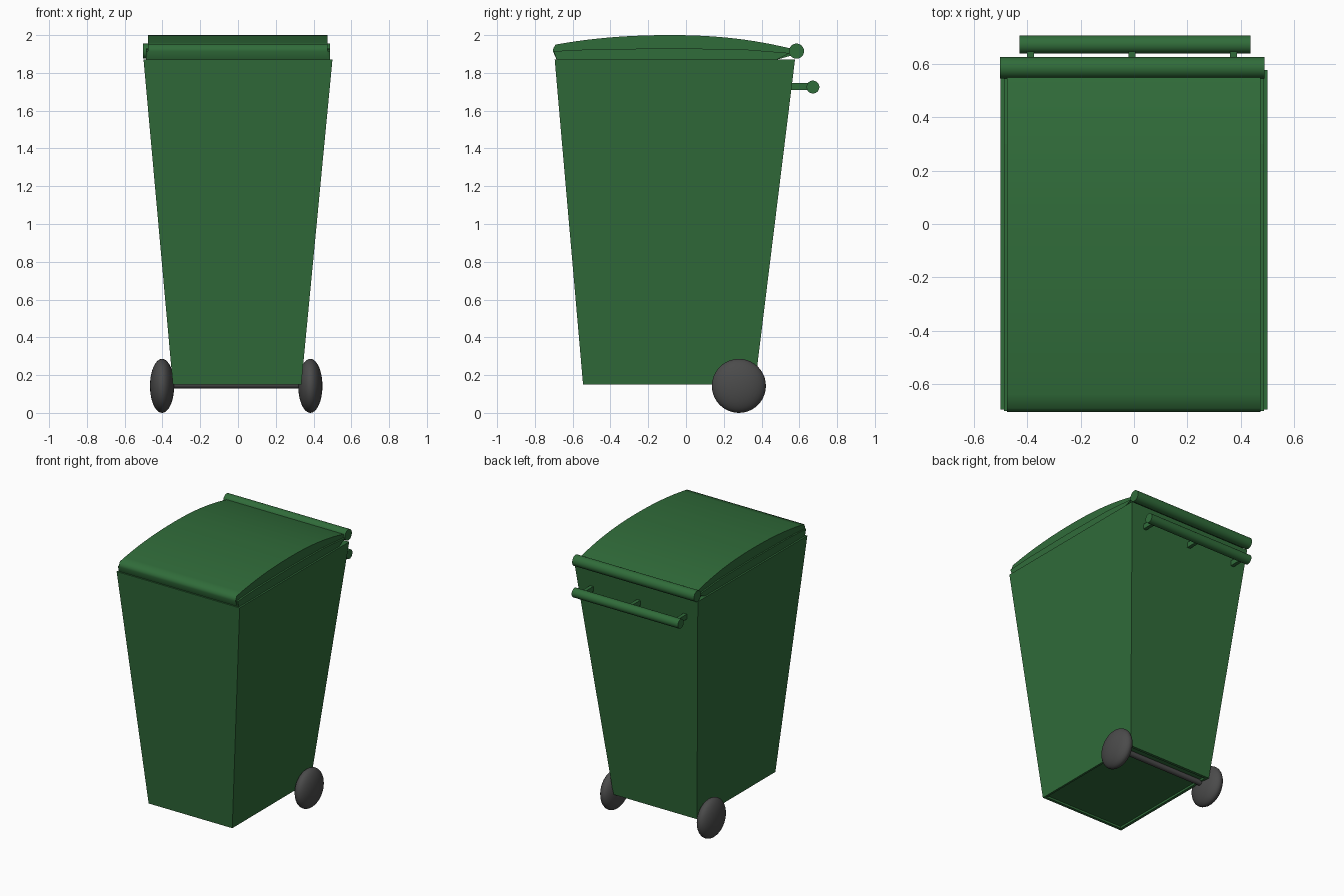
import bpy, bmesh, math

if "Cube" in bpy.data.objects:
    bpy.data.objects.remove(bpy.data.objects["Cube"])

def material(name, rgb):
    m = bpy.data.materials.new(name)
    m.diffuse_color = (*rgb, 1)
    m.use_nodes = True
    m.node_tree.nodes["Principled BSDF"].inputs["Base Color"].default_value = m.diffuse_color
    return m

GREEN = material("green_plastic", (0.03, 0.15, 0.042))
DARK = material("dark_rubber", (0.07, 0.07, 0.07))

def loft(name, loops, mat):
    """Closed solid through matching vertex loops."""
    bm = bmesh.new()
    rings = [[bm.verts.new(p) for p in lp] for lp in loops]
    n = len(rings[0])
    for a, b in zip(rings, rings[1:]):
        for i in range(n):
            j = (i + 1) % n
            bm.faces.new((a[i], a[j], b[j], b[i]))
    bm.faces.new(rings[0])
    bm.faces.new(rings[-1])
    bmesh.ops.recalc_face_normals(bm, faces=bm.faces)
    me = bpy.data.meshes.new(name)
    bm.to_mesh(me)
    bm.free()
    ob = bpy.data.objects.new(name, me)
    bpy.context.collection.objects.link(ob)
    me.materials.append(mat)
    return ob

def smooth(ob, angle=40):
    bpy.ops.object.select_all(action='DESELECT')
    ob.select_set(True)
    bpy.context.view_layer.objects.active = ob
    bpy.ops.object.shade_smooth_by_angle(angle=math.radians(angle))

def rod(name, x0, x1, y, z, r, mat):
    """Cylinder along x."""
    bpy.ops.mesh.primitive_cylinder_add(vertices=32, radius=r, depth=x1 - x0,
        location=((x0 + x1) / 2, y, z), rotation=(0, math.pi / 2, 0))
    ob = bpy.context.object
    ob.name = name
    ob.data.materials.append(mat)
    smooth(ob)

def rect(x0, x1, y0, y1, z):
    return [(x0, y0, z), (x1, y0, z), (x1, y1, z), (x0, y1, z)]

# Tapered bin body, with a shallow recess under the floor
loft("bin_body", [rect(-0.325, 0.32, -0.525, 0.345, 0.165),
                  rect(-0.325, 0.32, -0.525, 0.345, 0.15),
                  rect(-0.345, 0.335, -0.545, 0.365, 0.15),
                  rect(-0.5, 0.5, -0.695, 0.577, 1.87)], GREEN)

# Arched lid: side profile extruded across x
arc = [(-0.69 + 1.26 * i / 24) for i in range(25)]
def lid_z(y):
    t = (y + 0.08) / (0.61 if y < -0.08 else 0.65)
    return 2.0 - (0.05 if y < -0.08 else 0.075) * abs(t) ** 2.2
profile = [(-0.685, 1.87), (-0.705, 1.915), (-0.702, 1.93)]
profile += [(y, lid_z(y)) for y in arc]
profile += [(0.57, 1.895), (0.48, 1.87)]
lid = loft("lid", [[(x, y, z) for y, z in profile] for x in (-0.476, 0.474)], GREEN)
smooth(lid, 50)

# Lower lid flange along both sides
for s, side in ((-1, "left"), (1, "right")):
    low = [(-0.685, 1.87), (-0.70, 1.915), (-0.5, 1.925), (-0.08, 1.93),
           (0.3, 1.925), (0.55, 1.905), (0.48, 1.87)]
    loft("lid_flange_" + side, [[(s * 0.46, y, z) for y, z in low],
                                [(s * 0.487, y, z) for y, z in low]], GREEN)

# Hinge tube and push handle
rod("hinge_tube", -0.502, 0.488, 0.585, 1.915, 0.04, GREEN)
rod("push_handle", -0.428, 0.436, 0.672, 1.725, 0.034, GREEN)
for i, x in enumerate((-0.387, -0.008, 0.373)):
    loft(f"handle_bracket_{i}", [rect(x - 0.013, x + 0.013, 0.54, 0.66, z)
                                 for z in (1.71, 1.747)], GREEN)

# Axle and flattened round wheels
rod("axle", -0.40, 0.385, 0.28, 0.15, 0.02, DARK)
for side, x in (("left", -0.402), ("right", 0.383)):
    bpy.ops.mesh.primitive_uv_sphere_add(segments=40, ring_count=20, radius=1,
        location=(x, 0.28, 0.143), rotation=(0, math.pi / 2, 0))
    w = bpy.context.object
    w.name = "wheel_" + side
    w.scale = (0.143, 0.143, 0.064)
    w.data.materials.append(DARK)
    smooth(w, 60)
